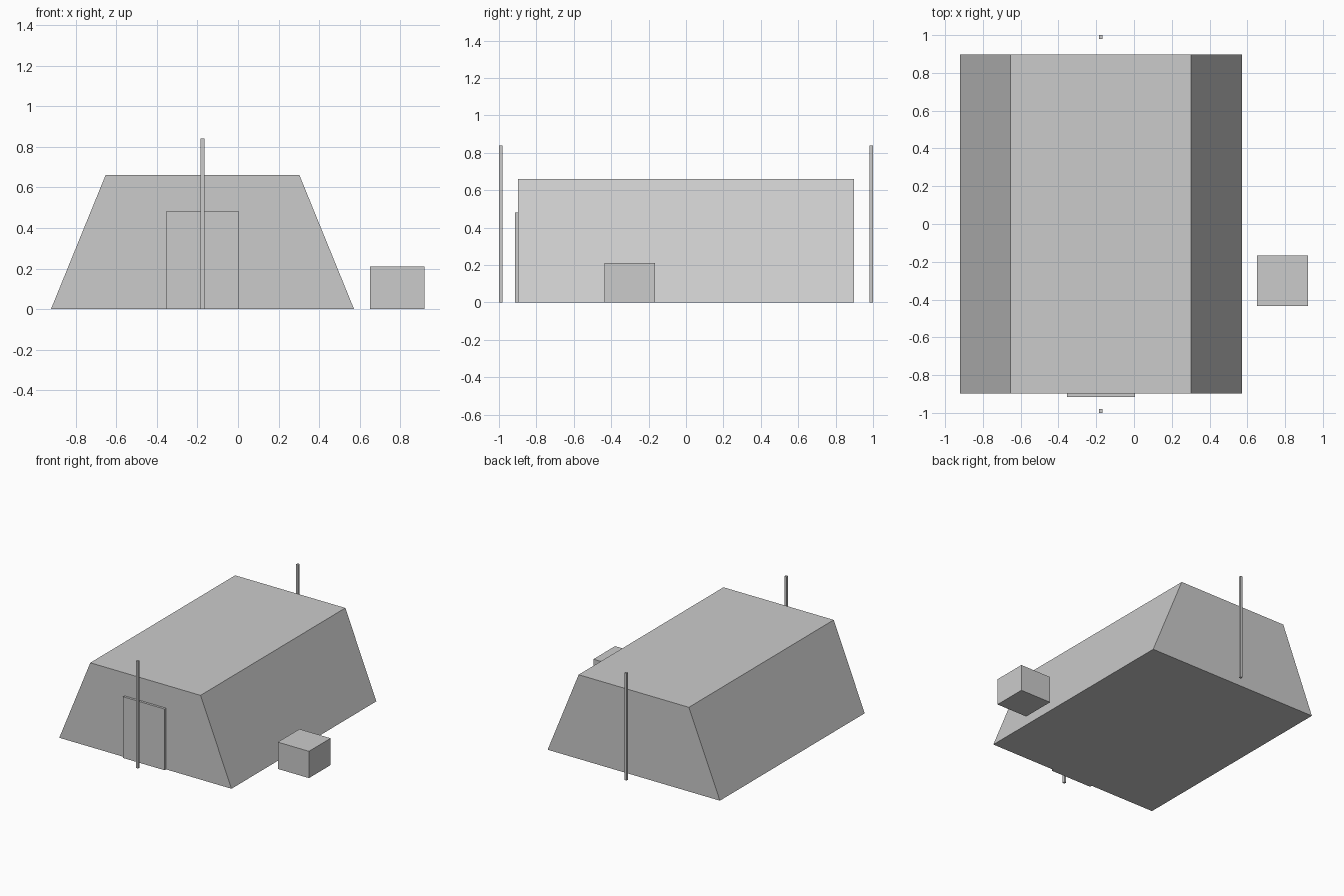
import bpy
import bmesh

cube = bpy.data.objects.get("Cube")
if cube:
    bpy.data.objects.remove(cube, do_unlink=True)

# Single plain grey material
grey = bpy.data.materials.new("light_grey")
grey.use_nodes = True
colour = (0.6, 0.6, 0.6, 1)
grey.diffuse_color = colour
grey.node_tree.nodes["Principled BSDF"].inputs["Base Color"].default_value = colour


def prism(name, profile, y_front, y_back):
    """Extrude an x-z outline from y_front to y_back."""
    bm = bmesh.new()
    face = bm.faces.new([bm.verts.new((x, y_front, z)) for x, z in profile])
    extruded = bmesh.ops.extrude_face_region(bm, geom=[face])
    verts = [v for v in extruded["geom"] if isinstance(v, bmesh.types.BMVert)]
    bmesh.ops.translate(bm, verts=verts, vec=(0, y_back - y_front, 0))
    bmesh.ops.recalc_face_normals(bm, faces=bm.faces)
    mesh = bpy.data.meshes.new(name)
    bm.to_mesh(mesh)
    bm.free()
    mesh.materials.append(grey)
    obj = bpy.data.objects.new(name, mesh)
    bpy.context.collection.objects.link(obj)
    return obj


def box(name, x0, x1, y0, y1, height):
    return prism(name, [(x0, 0), (x1, 0), (x1, height), (x0, height)], y0, y1)


# Tent body with sloping sides and a flat roof
centre = -0.175
base, roof = 0.747, 0.478
prism("tent_body", [(centre - base, 0), (centre + base, 0),
                    (centre + roof, 0.66), (centre - roof, 0.66)], -0.897, 0.897)

# Door panel on the front wall
box("door_panel", centre - 0.18, centre + 0.18, -0.915, -0.897, 0.48)

# Upright poles at both ends
for name, y in (("front_pole", -0.99), ("back_pole", 0.99)):
    box(name, centre - 0.009, centre + 0.009, y - 0.01, y + 0.01, 0.84)

# Crate beside the tent
box("crate", 0.65, 0.92, -0.435, -0.167, 0.21)
